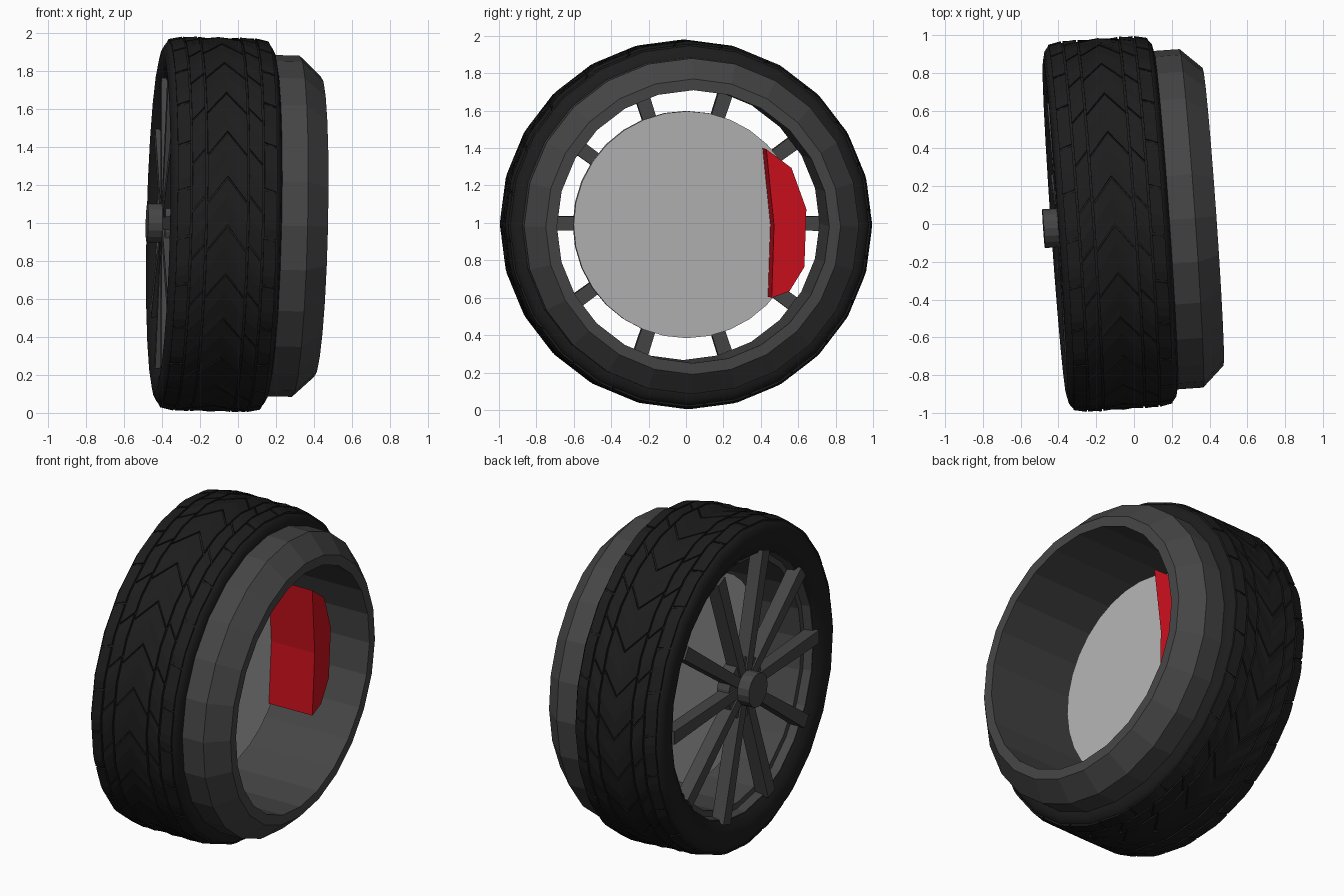
import bpy, bmesh, math
from mathutils import Matrix, Vector

if "Cube" in bpy.data.objects:
    bpy.data.objects.remove(bpy.data.objects["Cube"])

# Wheel frame: local x is the axle, slightly toed and cambered
FRAME = (Matrix.Translation((-0.125, 0, 0.992)) @ Matrix.Rotation(math.radians(4), 4, 'Z')
         @ Matrix.Rotation(math.radians(1.3), 4, 'Y'))
SIDES = 24


def material(name, rgb):
    m = bpy.data.materials.new(name)
    m.diffuse_color = (*rgb, 1)
    m.use_nodes = True
    m.node_tree.nodes["Principled BSDF"].inputs["Base Color"].default_value = m.diffuse_color
    return m


RUBBER = material("rubber", (0.012, 0.012, 0.012))
DARK = material("dark_metal", (0.06, 0.06, 0.06))
STEEL = material("steel", (0.45, 0.45, 0.45))
RED = material("red_paint", (0.6, 0.005, 0.012))


def finish(name, bm, mat, smooth=False):
    bmesh.ops.recalc_face_normals(bm, faces=bm.faces)
    me = bpy.data.meshes.new(name)
    bm.to_mesh(me)
    bm.free()
    ob = bpy.data.objects.new(name, me)
    bpy.context.collection.objects.link(ob)
    ob.matrix_world = FRAME
    me.materials.append(mat)
    if smooth:
        bpy.ops.object.select_all(action='DESELECT')
        ob.select_set(True)
        bpy.context.view_layer.objects.active = ob
        bpy.ops.object.shade_smooth_by_angle(angle=math.radians(30))
    return ob


def ring_point(u, r, a):
    return Vector((u, -r * math.cos(a), r * math.sin(a)))


def lathe(name, profile, mat, n=SIDES, closed=True, smooth=False):
    """Spin (axle, radius) points round the axle; open profiles get end caps."""
    bm = bmesh.new()
    rings = [[bm.verts.new(ring_point(u, r, 2 * math.pi * i / n)) for i in range(n)]
             for u, r in profile]
    pairs = list(zip(rings, rings[1:]))
    if closed:
        pairs.append((rings[-1], rings[0]))
    else:
        bm.faces.new(rings[0])
        bm.faces.new(rings[-1])
    for p, q in pairs:
        for i in range(n):
            j = (i + 1) % n
            bm.faces.new((p[i], p[j], q[j], q[i]))
    return finish(name, bm, mat, smooth)


def prism(bm, base, offset):
    """Extrude a polygon by an offset vector."""
    lo = [bm.verts.new(p) for p in base]
    hi = [bm.verts.new(Vector(p) + Vector(offset)) for p in base]
    bm.faces.new(lo)
    bm.faces.new(hi)
    for i in range(len(lo)):
        j = (i + 1) % len(lo)
        bm.faces.new((lo[i], lo[j], hi[j], hi[i]))


# Tyre carcass
lathe("tyre", [(-0.25, 0.78), (-0.28, 0.82), (-0.295, 0.89), (-0.285, 0.935), (-0.265, 0.96),
               (-0.235, 0.973), (0.235, 0.973), (0.265, 0.96), (0.285, 0.935), (0.295, 0.89),
               (0.285, 0.82), (0.24, 0.78)], RUBBER, smooth=True)


# Tread blocks: mirrored chevron columns repeated round the tyre
def facet_radius(r, a):
    half = math.pi / SIDES
    return r * math.cos(half) / math.cos(a % (2 * half) - half)


bm = bmesh.new()
PITCH = 2 * math.pi / SIDES
STEPS = 5
# inner edge, outer edge, inner angle shift, outer angle shift, inner radius, outer radius
COLUMNS = [(0.0, 0.105, 0.0, -0.14, 0.986, 0.986), (0.115, 0.185, -0.10, -0.19, 0.986, 0.985),
           (0.195, 0.262, -0.06, -0.08, 0.985, 0.972)]
for side in (-1, 1):
    for u0, u1, s0, s1, r0, r1 in COLUMNS:
        for k in range(SIDES):
            rows = []
            for i in range(STEPS + 1):
                a = PITCH * (k + 0.95 * i / STEPS)
                rows.append([bm.verts.new(ring_point(side * u, facet_radius(r - d, a + s), a + s))
                             for u, s, r, d in ((u0, s0, r0, 0), (u1, s1, r1, 0),
                                                (u1, s1, r1, 0.022), (u0, s0, r0, 0.022))])
            for p, q in zip(rows, rows[1:]):
                for i in range(4):
                    j = (i + 1) % 4
                    bm.faces.new((p[i], p[j], q[j], q[i]))
            bm.faces.new(rows[0])
            bm.faces.new(rows[-1])
finish("tread", bm, RUBBER)

# Rim barrel with chamfered inboard lip and stepped outboard lip
lathe("rim", [(-0.25, 0.80), (-0.25, 0.775), (-0.20, 0.765), (-0.20, 0.73), (0.545, 0.73),
              (0.545, 0.79), (0.43, 0.898), (0.22, 0.898), (0.22, 0.80)], DARK)

# Ten spokes
bm = bmesh.new()
for k in range(10):
    start = len(bm.verts)
    prism(bm, [(-0.28, -0.03, 0.08), (-0.28, 0.03, 0.08), (-0.28, 0.04, 0.79),
               (-0.28, -0.04, 0.79)], (0.08, 0, 0))
    bm.verts.ensure_lookup_table()
    bmesh.ops.rotate(bm, verts=bm.verts[start:], cent=(0, 0, 0),
                     matrix=Matrix.Rotation(math.radians(90 + 36 * k), 3, 'X'))
finish("spokes", bm, DARK)

# Hub plate and centre cap
lathe("hub_plate", [(-0.27, 0.18), (-0.19, 0.18)], DARK, closed=False)
lathe("hub_cap", [(-0.355, 0.103), (-0.2, 0.103)], DARK, n=16, closed=False)

# Brake disc
lathe("brake_disc", [(0.0, 0.607), (0.07, 0.607)], STEEL, n=32, closed=False)

# Brake caliper
bm = bmesh.new()
prism(bm, [(0.07, y, z) for y, z in ((0.405, 0.41), (0.54, 0.31), (0.62, 0.09), (0.61, -0.22),
                                     (0.53, -0.35), (0.435, -0.385), (0.447, 0.0))], (0.285, 0, 0))
finish("brake_caliper", bm, RED)
